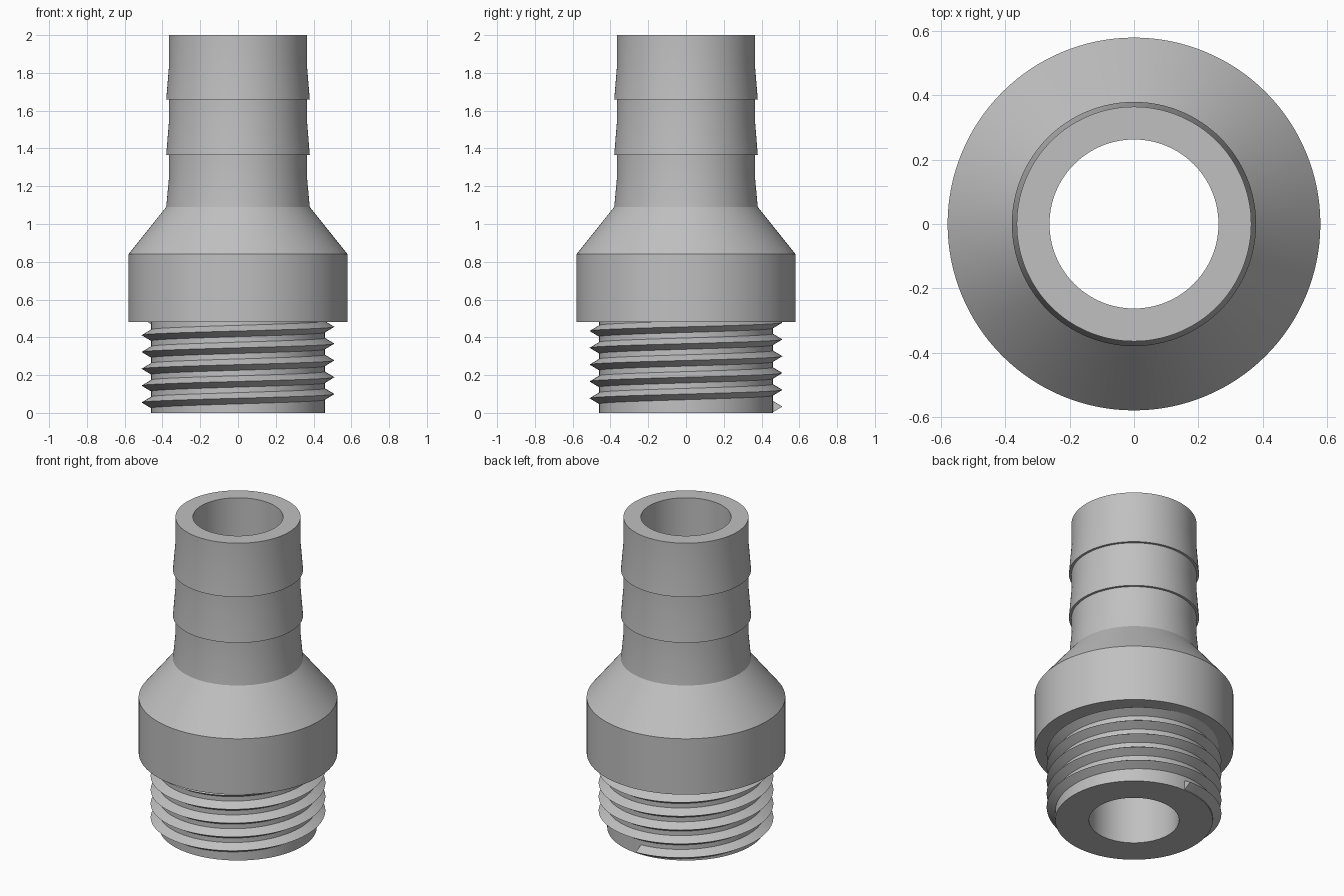
import bpy
import bmesh
from math import cos, sin, tau, pi, radians
from mathutils import Vector

cube = bpy.data.objects.get("Cube")
if cube:
    bpy.data.objects.remove(cube, do_unlink=True)

SEGMENTS = 128
ROOT, CREST, BORE = 0.46, 0.51, 0.263
PITCH, HALF_WIDTH, TURNS = 0.089, 0.033, 5.25

# One plain grey for the whole fitting
grey = bpy.data.materials.new("plain_grey")
grey.use_nodes = True
colour = (0.53, 0.53, 0.53, 1)
grey.diffuse_color = colour
grey.node_tree.nodes["Principled BSDF"].inputs["Base Color"].default_value = colour


def finish(bm, name):
    """Turn a bmesh into a smooth shaded object with sharp edges kept."""
    bmesh.ops.recalc_face_normals(bm, faces=bm.faces)
    mesh = bpy.data.meshes.new(name)
    bm.to_mesh(mesh)
    bm.free()
    mesh.materials.append(grey)
    obj = bpy.data.objects.new(name, mesh)
    bpy.context.collection.objects.link(obj)
    bpy.ops.object.select_all(action="DESELECT")
    obj.select_set(True)
    bpy.context.view_layer.objects.active = obj
    bpy.ops.object.shade_smooth_by_angle(angle=radians(25))
    return obj


def lathe(name, profile):
    """Revolve a closed (radius, height) profile around z."""
    bm = bmesh.new()
    verts = [bm.verts.new((r, 0, z)) for r, z in profile]
    edges = [bm.edges.new((a, b)) for a, b in zip(verts, verts[1:] + verts[:1])]
    bmesh.ops.spin(bm, geom=verts + edges, cent=(0, 0, 0), axis=(0, 0, 1),
                   angle=tau, steps=SEGMENTS, use_merge=True)
    bmesh.ops.remove_doubles(bm, verts=bm.verts, dist=1e-5)
    return finish(bm, name)


def helix(name, section, start_angle, turns, pitch):
    """Sweep a (radius, height) section along a right-handed helix."""
    bm = bmesh.new()
    steps = int(turns * SEGMENTS)
    rings = []
    for i in range(steps + 1):
        a = start_angle + tau * i / SEGMENTS
        lift = pitch * i / SEGMENTS
        rings.append([bm.verts.new(Vector((r * cos(a), r * sin(a), z + lift)))
                      for r, z in section])
    n = len(section)
    for low, high in zip(rings, rings[1:]):
        for k in range(n):
            m = (k + 1) % n
            bm.faces.new((low[k], low[m], high[m], high[k]))
    bm.faces.new(rings[0])
    bm.faces.new(rings[-1])
    return finish(bm, name)


# Hollow body: threaded shank, collar, cone and hose tail with barbs
outline = [
    (BORE, 0), (ROOT, 0), (ROOT, 0.48),
    (0.58, 0.48), (0.58, 0.84), (0.38, 1.09),
    (0.365, 1.25), (0.365, 1.365),
    (0.38, 1.365), (0.365, 1.55), (0.365, 1.66),
    (0.38, 1.66), (0.365, 1.84), (0.365, 2.0), (BORE, 2.0),
]
lathe("fitting_body", outline)

# V-shaped thread starting at the back and running up into the collar
tooth = [(ROOT - 0.005, 0), (CREST, HALF_WIDTH), (ROOT - 0.005, 2 * HALF_WIDTH)]
helix("screw_thread", tooth, pi / 2, TURNS, PITCH)
